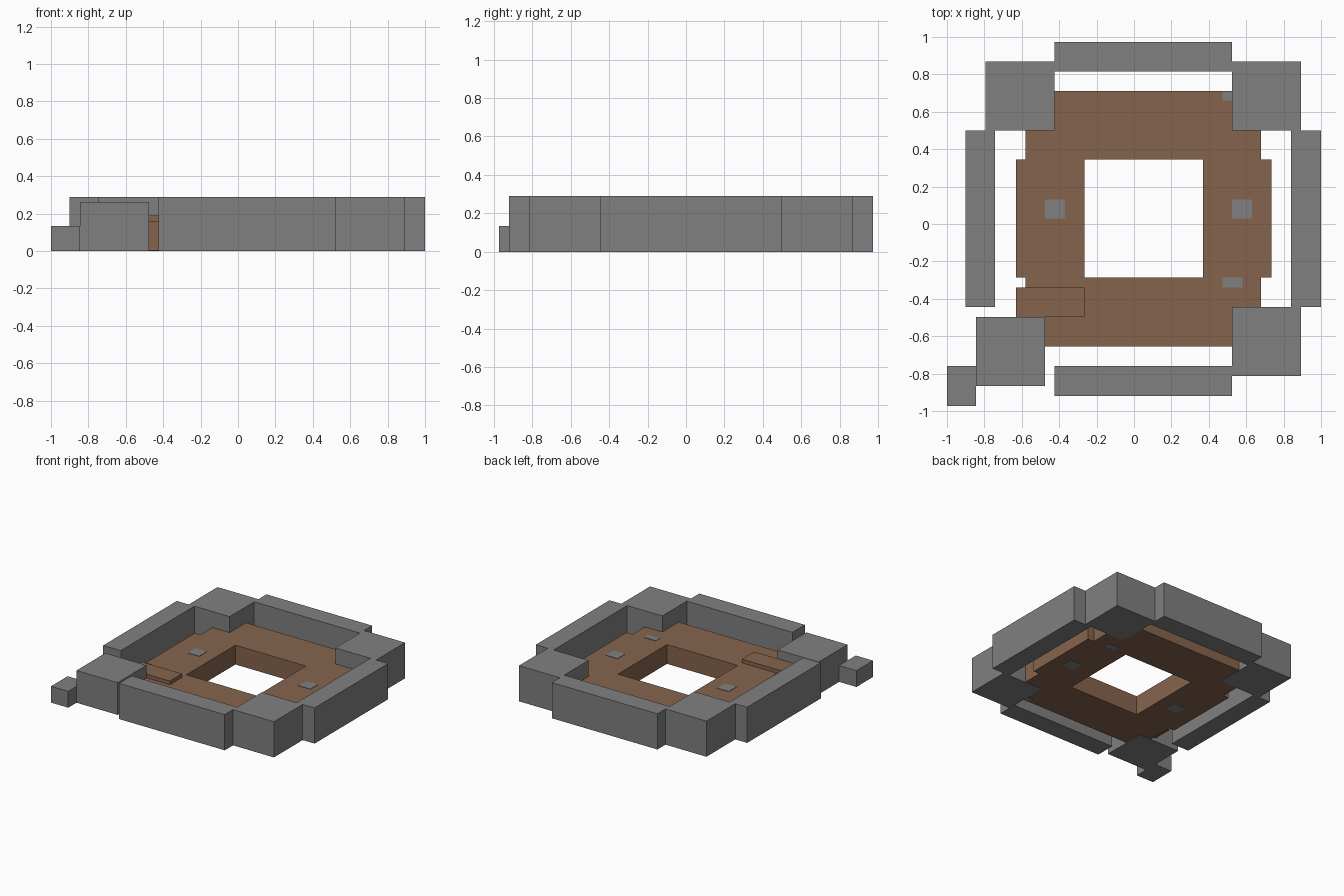
import bpy
import bmesh

if "Cube" in bpy.data.objects:
    bpy.data.objects.remove(bpy.data.objects["Cube"], do_unlink=True)


def material(name, rgb):
    mat = bpy.data.materials.new(name)
    mat.use_nodes = True
    color = (*rgb, 1)
    mat.diffuse_color = color
    bsdf = next(n for n in mat.node_tree.nodes if n.type == "BSDF_PRINCIPLED")
    bsdf.inputs["Base Color"].default_value = color
    return mat


STONE = material("stone grey", (0.216, 0.216, 0.216))
EARTH = material("earth brown", (0.24, 0.127, 0.074))


def finish(name, bm, mat):
    bmesh.ops.recalc_face_normals(bm, faces=bm.faces)
    mesh = bpy.data.meshes.new(name)
    bm.to_mesh(mesh)
    bm.free()
    mesh.materials.append(mat)
    obj = bpy.data.objects.new(name, mesh)
    bpy.context.collection.objects.link(obj)
    return obj


def box(name, x, y, z, mat):
    """Box from (min, max) pairs along each axis."""
    bm = bmesh.new()
    bmesh.ops.create_cube(bm, size=1)
    for v in bm.verts:
        v.co = [span[int(c > 0)] for span, c in zip((x, y, z), v.co)]
    return finish(name, bm, mat)


# Long walls on the four sides
WALL = (0, 0.29)
LONG_X, LONG_Y = (-0.425, 0.525), (-0.445, 0.5)
box("back_wall", LONG_X, (0.815, 0.973), WALL, STONE)
box("front_wall", LONG_X, (-0.92, -0.76), WALL, STONE)
box("left_wall", (0.84, 1.0), LONG_Y, WALL, STONE)
box("right_wall", (-0.9, -0.742), LONG_Y, WALL, STONE)

# Corner blocks, one of them lower and shifted, with a small loose block
corners = {
    "back_left_corner": ((0.525, 0.893), (0.5, 0.87), WALL),
    "back_right_corner": ((-0.793, -0.425), (0.5, 0.87), WALL),
    "front_left_corner": ((0.525, 0.893), (-0.814, -0.445), WALL),
    "front_right_corner": ((-0.845, -0.475), (-0.867, -0.497), (0, 0.262)),
}
for name, (x, y, z) in corners.items():
    box(name, x, y, z, STONE)
box("small_block", (-1.0, -0.845), (-0.973, -0.76), (0, 0.133), STONE)

# Stepped floor ring with a square opening, notched around the corner blocks
TOP, BASE = 0.16, 0.003
xs = [-0.63, -0.58, -0.475, -0.425, -0.265, 0.37, 0.525, 0.68, 0.735]
ys = [-0.655, -0.497, -0.445, -0.285, 0.345, 0.5, 0.71]


def is_floor(x, y):
    if ys[3] < y < ys[4]:
        return not xs[4] < x < xs[5]
    blocked = any(cx[0] < x < cx[1] and cy[0] < y < cy[1]
                  for cx, cy, _ in corners.values())
    return xs[1] < x < xs[7] and not blocked


bm = bmesh.new()
for x0, x1 in zip(xs, xs[1:]):
    for y0, y1 in zip(ys, ys[1:]):
        if is_floor((x0 + x1) / 2, (y0 + y1) / 2):
            bm.faces.new([bm.verts.new((x, y, BASE)) for x, y in
                          ((x0, y0), (x1, y0), (x1, y1), (x0, y1))])
bmesh.ops.remove_doubles(bm, verts=bm.verts, dist=0.0001)
raised = bmesh.ops.extrude_face_region(bm, geom=bm.faces[:], use_keep_orig=True)
for v in raised["geom"]:
    if isinstance(v, bmesh.types.BMVert):
        v.co.z = TOP
finish("floor", bm, EARTH)

# Raised slab lying on the floor
box("floor_slab", (-0.63, -0.265), (-0.497, -0.34), (0.03, 0.19), EARTH)

# Thin stone patches, mirrored on the underside
patches = [
    ((-0.475, -0.37), (0.03, 0.13)),
    ((0.525, 0.63), (0.03, 0.13)),
    ((0.473, 0.58), (-0.34, -0.287)),
    ((0.473, 0.524), (0.66, 0.708)),
]
for i, (x, y) in enumerate(patches, 1):
    box(f"top_patch_{i}", x, y, (TOP, TOP + 0.003), STONE)
    flipped = (ys[0] + ys[-1] - y[1], ys[0] + ys[-1] - y[0])
    box(f"bottom_patch_{i}", x, flipped, (0, BASE), STONE)
